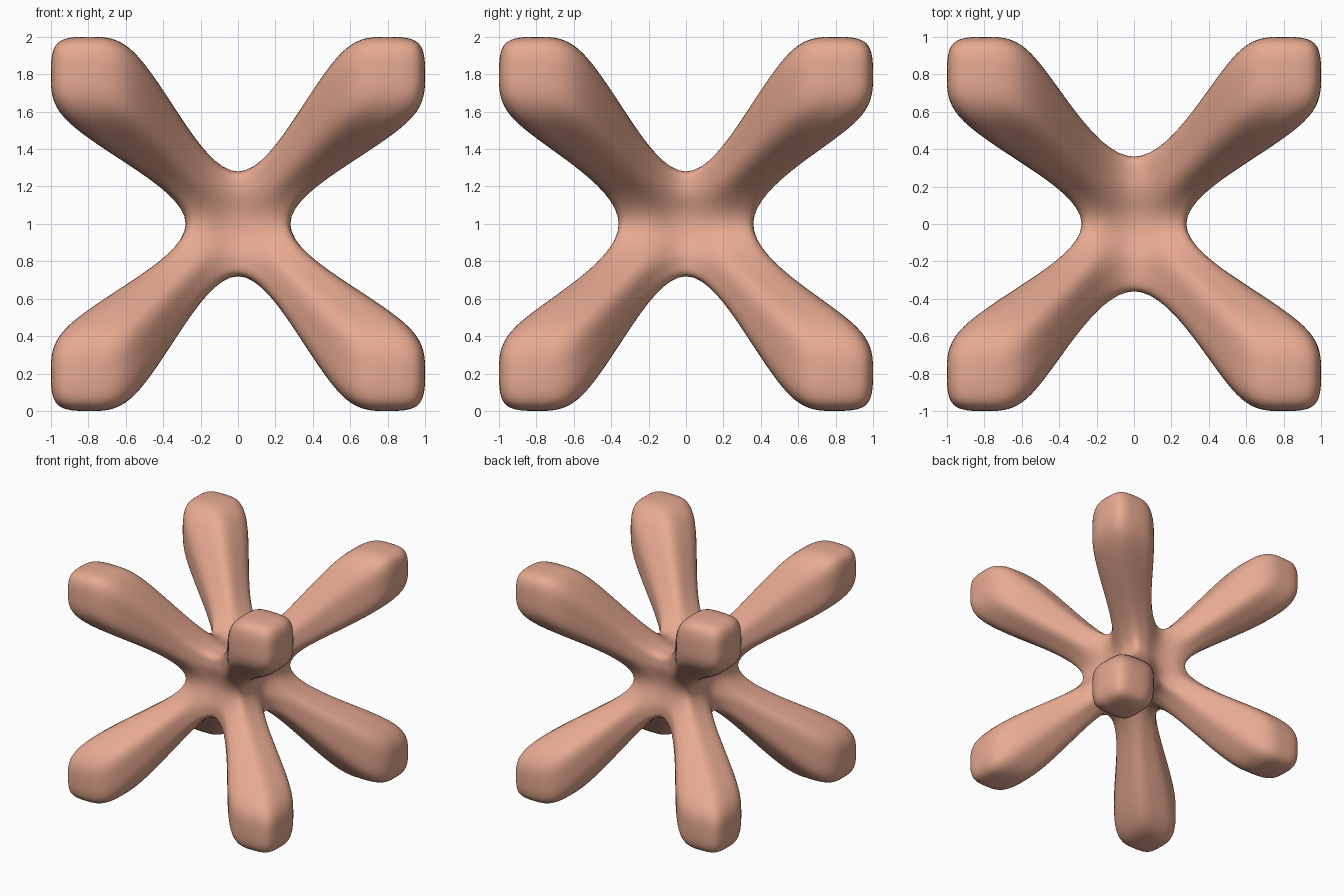
import bpy, bmesh
from mathutils import Vector

if "Cube" in bpy.data.objects:
    bpy.data.objects.remove(bpy.data.objects["Cube"])

# Cage levels along an arm: (outer coordinate per axis, inner coordinate)
TIP = (Vector((1.0, 1.0, 1.0)), 0.58)
MID = (Vector((0.6, 0.6, 0.6)), 0.33)
HUB = (Vector((0.12, 0.24, 0.12)), 0.0)

# Hexagonal loop round a cube corner, with a midpoint on each side
HEX = [(1, 1, 0), (1, 0, 0), (1, 0, 1), (0, 0, 1), (0, 1, 1), (0, 1, 0)]
LOOP = []
for i, a in enumerate(HEX):
    b = HEX[(i + 1) % 6]
    LOOP += [a, tuple((p + q) / 2 for p, q in zip(a, b))]


def point(level, t, sign):
    hi, lo = level
    return [s * (lo + (h - lo) * k) for s, h, k in zip(sign, hi, t)]


def add_face(bm, coords):
    bm.faces.new([bm.verts.new(c) for c in coords])


def add_arm(bm, sign):
    # Block-shaped tip: three outer faces, each split 2 x 2
    for axis in range(3):
        for u in (0, 0.5):
            for v in (0, 0.5):
                quad = []
                for du, dv in ((0, 0), (0.5, 0), (0.5, 0.5), (0, 0.5)):
                    t = [0, 0, 0]
                    t[axis] = 1
                    t[(axis + 1) % 3] = u + du
                    t[(axis + 2) % 3] = v + dv
                    quad.append(point(TIP, t, sign))
                add_face(bm, quad)
    # Tapering shaft down to the shared hub
    for outer, inner in ((TIP, MID), (MID, HUB)):
        for i, a in enumerate(LOOP):
            b = LOOP[(i + 1) % len(LOOP)]
            add_face(bm, [point(outer, a, sign), point(outer, b, sign),
                          point(inner, b, sign), point(inner, a, sign)])


# Eight arms, one per octant, welded at the hub
bm = bmesh.new()
for sx in (-1, 1):
    for sy in (-1, 1):
        for sz in (-1, 1):
            add_arm(bm, (sx, sy, sz))
bmesh.ops.remove_doubles(bm, verts=bm.verts[:], dist=0.0005)
bmesh.ops.recalc_face_normals(bm, faces=bm.faces[:])
for f in bm.faces:
    f.smooth = True
mesh = bpy.data.meshes.new("eight_armed_star")
bm.to_mesh(mesh)
bm.free()

star = bpy.data.objects.new("eight_armed_star", mesh)
star.location.z = 1.0
bpy.context.collection.objects.link(star)

# Rounded surface
sub = star.modifiers.new("round", 'SUBSURF')
sub.levels = sub.render_levels = 3

# Salmon colour
mat = bpy.data.materials.new("salmon")
mat.diffuse_color = (0.8, 0.4, 0.28, 1)
mat.use_nodes = True
mat.node_tree.nodes["Principled BSDF"].inputs["Base Color"].default_value = mat.diffuse_color
mesh.materials.append(mat)
